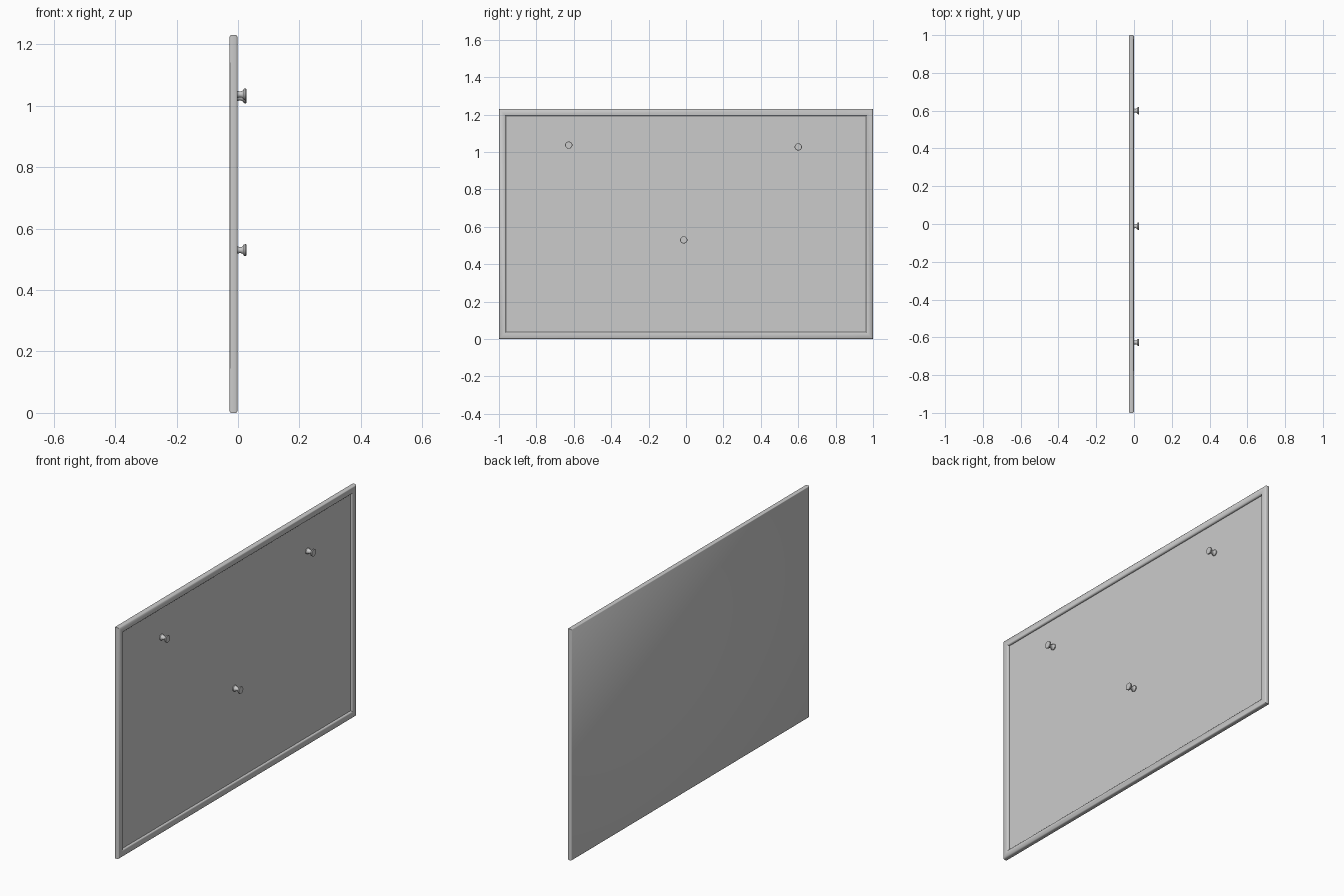
import bpy, bmesh, math

if "Cube" in bpy.data.objects:
    bpy.data.objects.remove(bpy.data.objects["Cube"])

HALF_W, HEIGHT = 1.0, 1.23
BACK, FRONT, PANEL = -0.027, -0.001, -0.013


def finish(bm, name, angle=40):
    bmesh.ops.recalc_face_normals(bm, faces=bm.faces)
    mesh = bpy.data.meshes.new(name)
    bm.to_mesh(mesh)
    bm.free()
    obj = bpy.data.objects.new(name, mesh)
    bpy.context.collection.objects.link(obj)
    bpy.ops.object.select_all(action='DESELECT')
    obj.select_set(True)
    bpy.context.view_layer.objects.active = obj
    bpy.ops.object.shade_smooth_by_angle(angle=math.radians(angle))
    return obj


def rect_loop(bm, inset, x):
    y0, y1, z0, z1 = -HALF_W + inset, HALF_W - inset, inset, HEIGHT - inset
    return [bm.verts.new((x, y, z)) for y, z in ((y0, z0), (y1, z0), (y1, z1), (y0, z1))]


def bridge(bm, a, b):
    n = len(a)
    for i in range(n):
        j = (i + 1) % n
        bm.faces.new((a[i], a[j], b[j], b[i]))


# Frame with closed back: (inset from outer edge, depth), eased edges, recessed inside
bm = bmesh.new()
profile = [(0.004, BACK), (0.001, BACK + 0.002), (0, BACK + 0.005),
           (0, FRONT - 0.007), (0.002, FRONT - 0.003), (0.006, FRONT),
           (0.031, FRONT), (0.035, FRONT - 0.003), (0.037, FRONT - 0.007), (0.037, PANEL)]
loops = [rect_loop(bm, *p) for p in profile]
bm.faces.new(loops[0])
for a, b in zip(loops, loops[1:]):
    bridge(bm, a, b)
finish(bm, "frame")

# Pin board surface set into the frame
bm = bmesh.new()
bm.faces.new(rect_loop(bm, 0.037, PANEL))
panel = finish(bm, "board_panel")
if panel.data.polygons[0].normal.x < 0:
    panel.data.flip_normals()


# Push pin: a profile (depth, radius) turned around the x axis
def push_pin(name, y, z, sides=24):
    bm = bmesh.new()
    prof = [(PANEL, 0.015), (-0.008, 0.016), (-0.006, 0.0145), (-0.001, 0.0115), (0.006, 0.0095),
            (0.013, 0.011), (0.018, 0.015), (0.019, 0.0185), (0.025, 0.0195), (0.027, 0.018)]
    rings = []
    for x, r in prof:
        rings.append([bm.verts.new((x, r * math.cos(t), r * math.sin(t)))
                      for t in (2 * math.pi * i / sides for i in range(sides))])
    for a, b in zip(rings, rings[1:]):
        bridge(bm, a, b)
    bm.faces.new(rings[0])
    bm.faces.new(rings[-1])
    finish(bm, name).location = (0, y, z)


for label, y, z in (("left", -0.627, 1.037), ("right", 0.60, 1.027), ("middle", -0.012, 0.53)):
    push_pin("push_pin_" + label, y, z)
